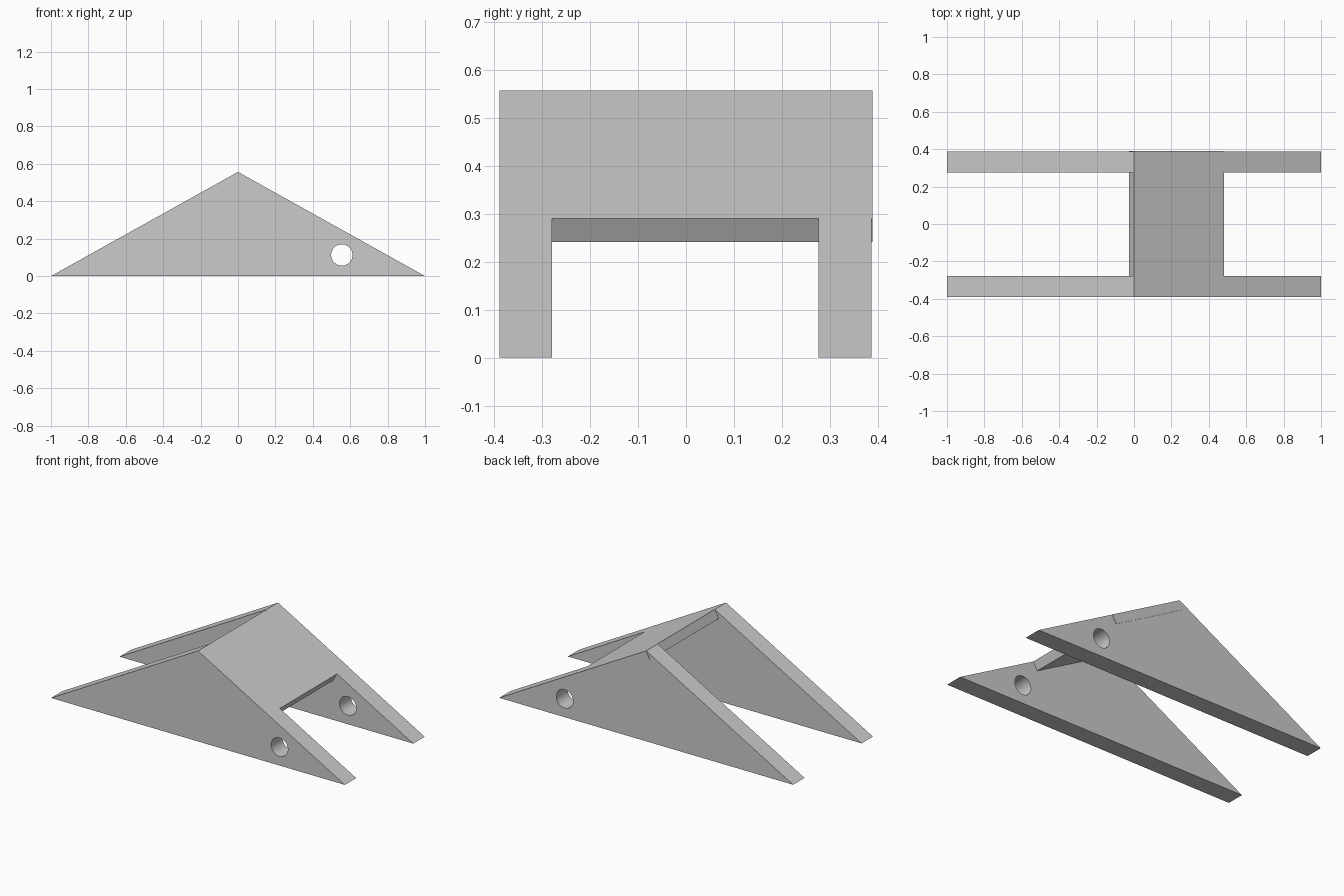
import bpy
import bmesh
import math

cube = bpy.data.objects.get("Cube")
if cube:
    bpy.data.objects.remove(cube, do_unlink=True)

grey = bpy.data.materials.new("light_grey")
grey.use_nodes = True
grey.diffuse_color = (0.6, 0.6, 0.6, 1)
grey.node_tree.nodes["Principled BSDF"].inputs["Base Color"].default_value = (0.6, 0.6, 0.6, 1)

PEAK = 0.557          # ridge height
REACH = 0.48          # how far the plate runs down the slope, along x
THICK = 0.056         # plate thickness, square to the slope
HOLE = (0.555, 0.113)
HOLE_RADIUS = 0.057


def extrude_profile(name, points, y0, y1):
    """Solid with an x-z outline, running from y0 to y1."""
    bm = bmesh.new()
    face = bm.faces.new([bm.verts.new((x, y0, z)) for x, z in points])
    moved = bmesh.ops.extrude_face_region(bm, geom=[face])["geom"]
    verts = [v for v in moved if isinstance(v, bmesh.types.BMVert)]
    bmesh.ops.translate(bm, verts=verts, vec=(0, y1 - y0, 0))
    bmesh.ops.recalc_face_normals(bm, faces=bm.faces)
    mesh = bpy.data.meshes.new(name)
    bm.to_mesh(mesh)
    bm.free()
    mesh.materials.append(grey)
    obj = bpy.data.objects.new(name, mesh)
    bpy.context.collection.objects.link(obj)
    return obj


# Triangular side walls, each with a round hole bored through
triangle = [(-1, 0), (1, 0), (0, PEAK)]
circle = [(HOLE[0] + HOLE_RADIUS * math.cos(i * math.tau / 48),
           HOLE[1] + HOLE_RADIUS * math.sin(i * math.tau / 48)) for i in range(48)]
front_wall = extrude_profile("front_wall", triangle, -0.389, -0.279)
back_wall = extrude_profile("back_wall", triangle, 0.276, 0.387)
cutter = extrude_profile("hole_cutter", circle, -0.6, 0.6)
cutter.hide_render = True

for wall in (front_wall, back_wall):
    bore = wall.modifiers.new("hole", "BOOLEAN")
    bore.operation = "DIFFERENCE"
    bore.solver = "EXACT"
    bore.object = cutter
    bpy.ops.object.select_all(action="DESELECT")
    bpy.context.view_layer.objects.active = wall
    wall.select_set(True)
    bpy.ops.object.modifier_apply(modifier=bore.name)
    bpy.ops.object.shade_smooth_by_angle(angle=math.radians(30))
bpy.data.objects.remove(cutter, do_unlink=True)

# Sloping plate between the walls, lying flush with their upper edge
length = math.hypot(1, PEAK)
dx, dz = -THICK * PEAK / length, -THICK / length
low = PEAK * (1 - REACH)
plate = [(0, PEAK), (REACH, low), (REACH + dx, low + dz), (dx, PEAK + dz)]
extrude_profile("sloping_plate", plate, -0.279, 0.276)

# The plate's end stands slightly proud of the back wall
extrude_profile("plate_back_lip", plate, 0.387, 0.389)
